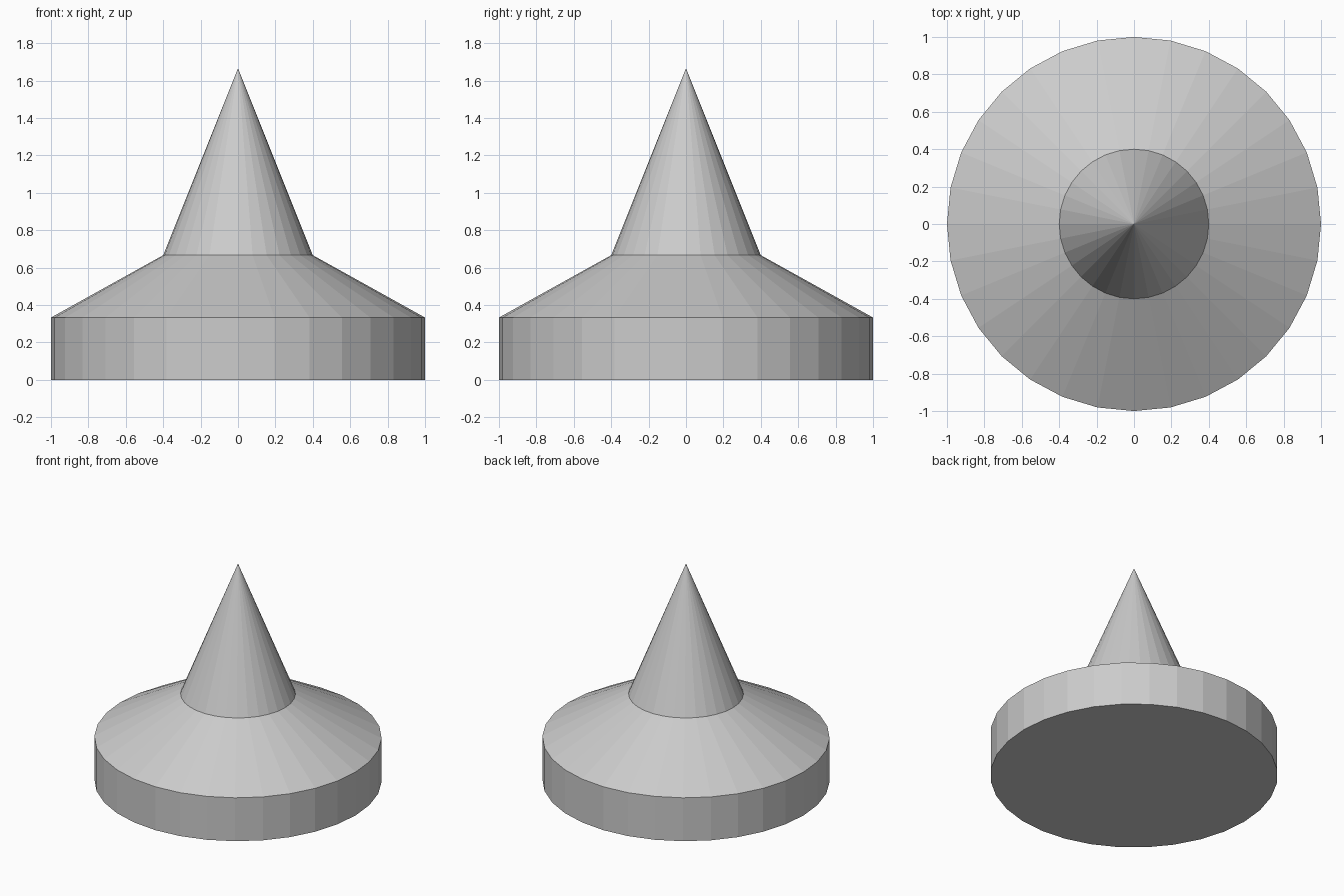
import bpy, bmesh
from math import sin, cos, tau

if "Cube" in bpy.data.objects:
    bpy.data.objects.remove(bpy.data.objects["Cube"])

SIDES = 32


def ring(bm, radius, z):
    return [bm.verts.new((radius * sin(tau * i / SIDES),
                          radius * cos(tau * i / SIDES), z)) for i in range(SIDES)]


def lathe(name, profile, tip_z):
    """Closed, flat-shaded turned solid: (radius, z) rings ending in a point."""
    bm = bmesh.new()
    rings = [ring(bm, r, z) for r, z in profile]
    tip = bm.verts.new((0, 0, tip_z))
    bm.faces.new(rings[0])
    for i in range(SIDES):
        j = (i + 1) % SIDES
        for low, high in zip(rings, rings[1:]):
            bm.faces.new((low[i], low[j], high[j], high[i]))
        bm.faces.new((rings[-1][i], rings[-1][j], tip))
    bmesh.ops.recalc_face_normals(bm, faces=bm.faces)
    mesh = bpy.data.meshes.new(name)
    bm.to_mesh(mesh)
    bm.free()
    obj = bpy.data.objects.new(name, mesh)
    bpy.context.collection.objects.link(obj)
    return obj


# Round base, sloped shoulder and pointed spike as one solid
lathe("spiked_round_base", [(1, 0), (1, 1 / 3), (0.4, 2 / 3)], 5 / 3)
